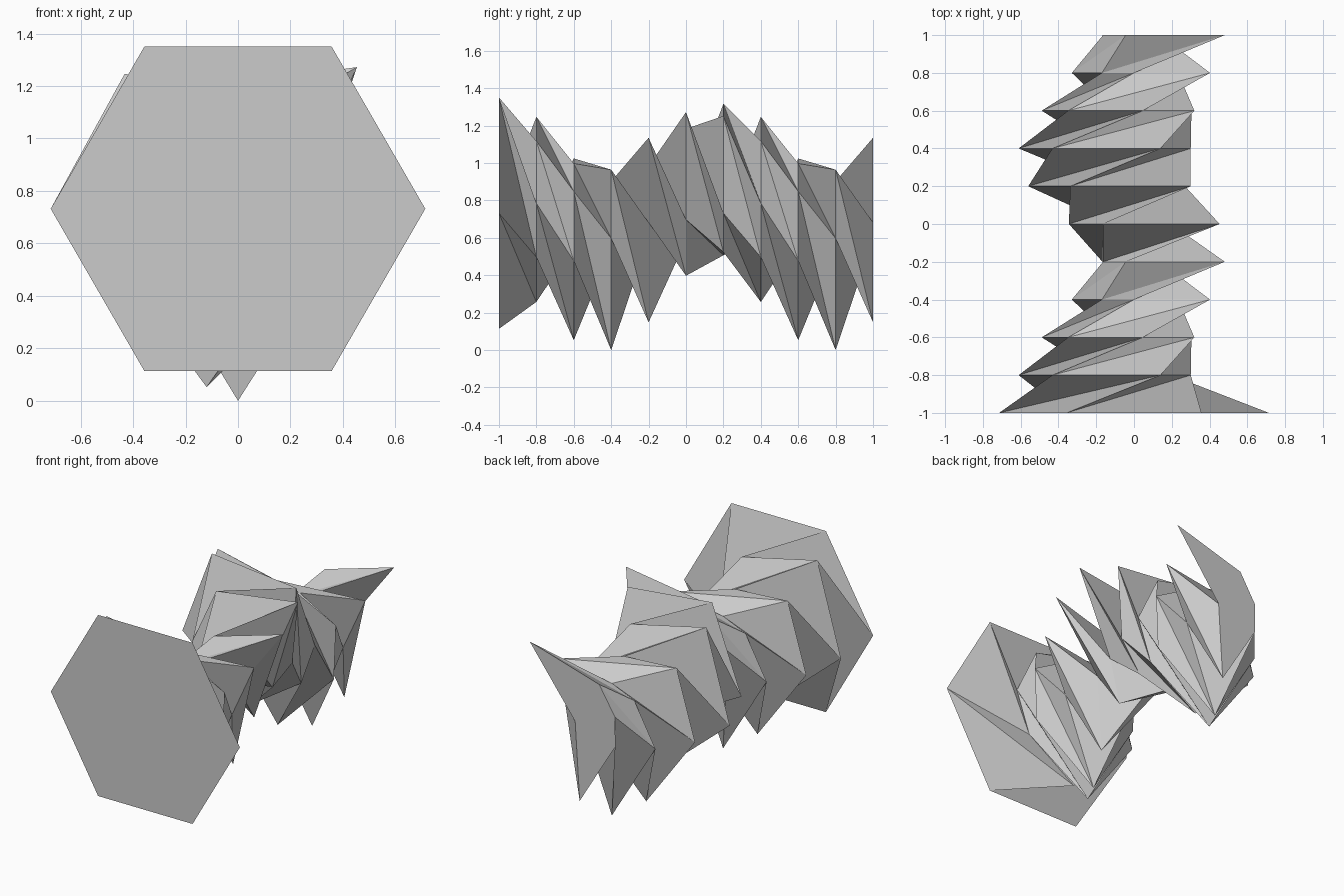
import bpy
import bmesh
from math import cos, sin, radians

cube = bpy.data.objects.get("Cube")
if cube:
    bpy.data.objects.remove(cube, do_unlink=True)

SIDES, RINGS, TWIST, CENTRE, RADIUS = 6, 10, -50, 0.732, 0.714

# Spoke length for every ten degrees around the axis
SPOKES = [0.27, 0.305, 0.34, 0.465, 0.627, 0.705, 0.60, 0.41, 0.27,
          0.17, 0.255, 0.48, 0.675, 0.672, 0.455, 0.196, 0.174, 0.35,
          0.56, 0.62, 0.52, 0.38, 0.218, 0.19, 0.26, 0.505, 0.69,
          0.732, 0.593, 0.356, 0.24, 0.307, 0.397, 0.27, 0.146, 0.20]


def make_material(name, colour):
    mat = bpy.data.materials.new(name)
    mat.use_nodes = True
    mat.diffuse_color = colour
    mat.node_tree.nodes["Principled BSDF"].inputs["Base Color"].default_value = colour
    return mat


def ring(bm, k):
    """One six-pointed section, twisted further than the one before."""
    verts = []
    for i in range(SIDES):
        angle = 60 * i + TWIST * k
        r = RADIUS if k == 0 else SPOKES[angle // 10 % len(SPOKES)]
        a = radians(angle)
        verts.append(bm.verts.new((r * cos(a), -1 + 0.2 * k, CENTRE + r * sin(a))))
    return verts


# Twisted body: rings joined by triangles, closed at both ends
bm = bmesh.new()
rings = [ring(bm, k) for k in range(RINGS + 1)]
for low, high in zip(rings, rings[1:]):
    for i in range(SIDES):
        j = i - 1
        bm.faces.new((low[j], low[i], high[j]))
        bm.faces.new((low[i], high[i], high[j]))
bm.faces.new(rings[0][::-1])
bm.faces.new(rings[-1])
bmesh.ops.recalc_face_normals(bm, faces=bm.faces)

mesh = bpy.data.meshes.new("twisted_column")
bm.to_mesh(mesh)
bm.free()
mesh.materials.append(make_material("light grey", (0.6, 0.6, 0.6, 1)))
body = bpy.data.objects.new("twisted_column", mesh)
bpy.context.collection.objects.link(body)
